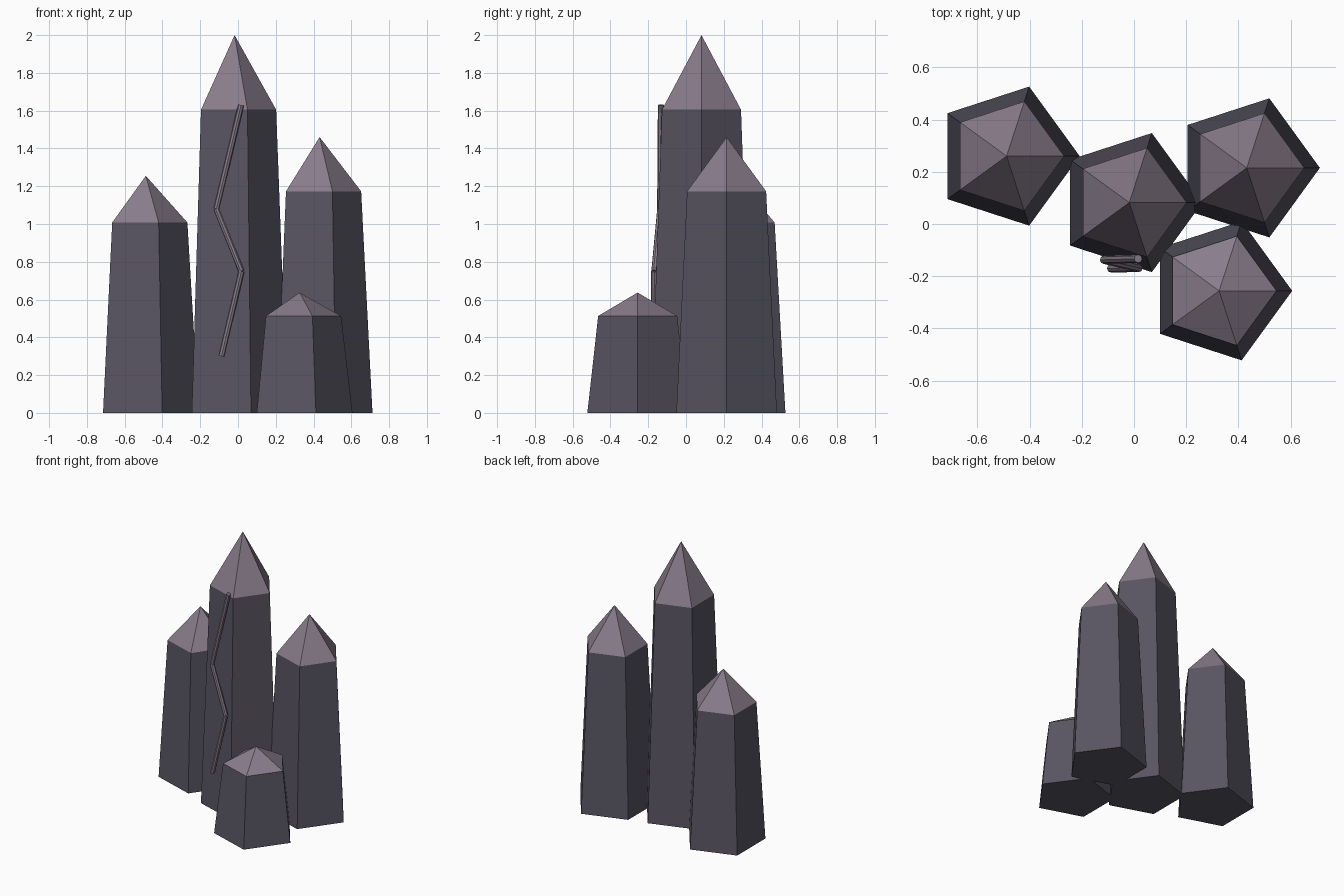
import bpy, math
from mathutils import Vector

if "Cube" in bpy.data.objects:
    bpy.data.objects.remove(bpy.data.objects["Cube"])


def material(name, color):
    m = bpy.data.materials.new(name)
    m.diffuse_color = (*color, 1)
    m.use_nodes = True
    m.node_tree.nodes["Principled BSDF"].inputs["Base Color"].default_value = m.diffuse_color
    return m


STONE = material("dark stone", (0.098, 0.090, 0.122))
PALE = material("pale mauve stone", (0.250, 0.202, 0.258))
BASE_R, TOP_R = 0.28, 0.22


def cone(name, sides, r1, r2, start, end, mat):
    """Flat-sided cone or prism running from start to end."""
    start, end = Vector(start), Vector(end)
    axis = end - start
    bpy.ops.mesh.primitive_cone_add(vertices=sides, radius1=r1, radius2=r2,
                                    depth=axis.length, location=(start + end) / 2)
    ob = bpy.context.object
    ob.name = name
    ob.data.materials.append(mat)
    return ob, axis


def upright(name, r1, r2, x, y, z1, z2, mat):
    """Five-sided upright piece with one corner pointing to +x."""
    ob, _ = cone(name, 5, r1, r2, (x, y, z1), (x, y, z2), mat)
    # turn the first corner of the primitive to +x
    v = max(ob.data.vertices, key=lambda p: math.hypot(p.co.x, p.co.y)).co
    ob.rotation_euler.z = -math.atan2(v.y, v.x)


# Pillars with pointed caps: name, x, y, shoulder height, tip height
for name, x, y, shoulder, tip in (
    ("centre", -0.018, 0.082, 1.605, 2.0),
    ("left", -0.488, 0.26, 1.008, 1.255),
    ("right", 0.432, 0.215, 1.173, 1.46),
    ("front", 0.326, -0.256, 0.513, 0.637),
):
    upright(name + "_pillar", BASE_R, TOP_R, x, y, 0, shoulder, STONE)
    upright(name + "_cap", TOP_R, 0, x, y, shoulder, tip, PALE)

# Zigzag vein on the centre pillar
path = [(0.016, -0.133, 1.63), (-0.115, -0.137, 1.08),
        (0.018, -0.168, 0.75), (-0.088, -0.17, 0.30)]
for i, (a, b) in enumerate(zip(path, path[1:])):
    ob, axis = cone(f"vein_{i + 1}", 8, 0.016, 0.016, b, a, PALE)
    ob.rotation_euler = axis.to_track_quat('Z', 'Y').to_euler()
